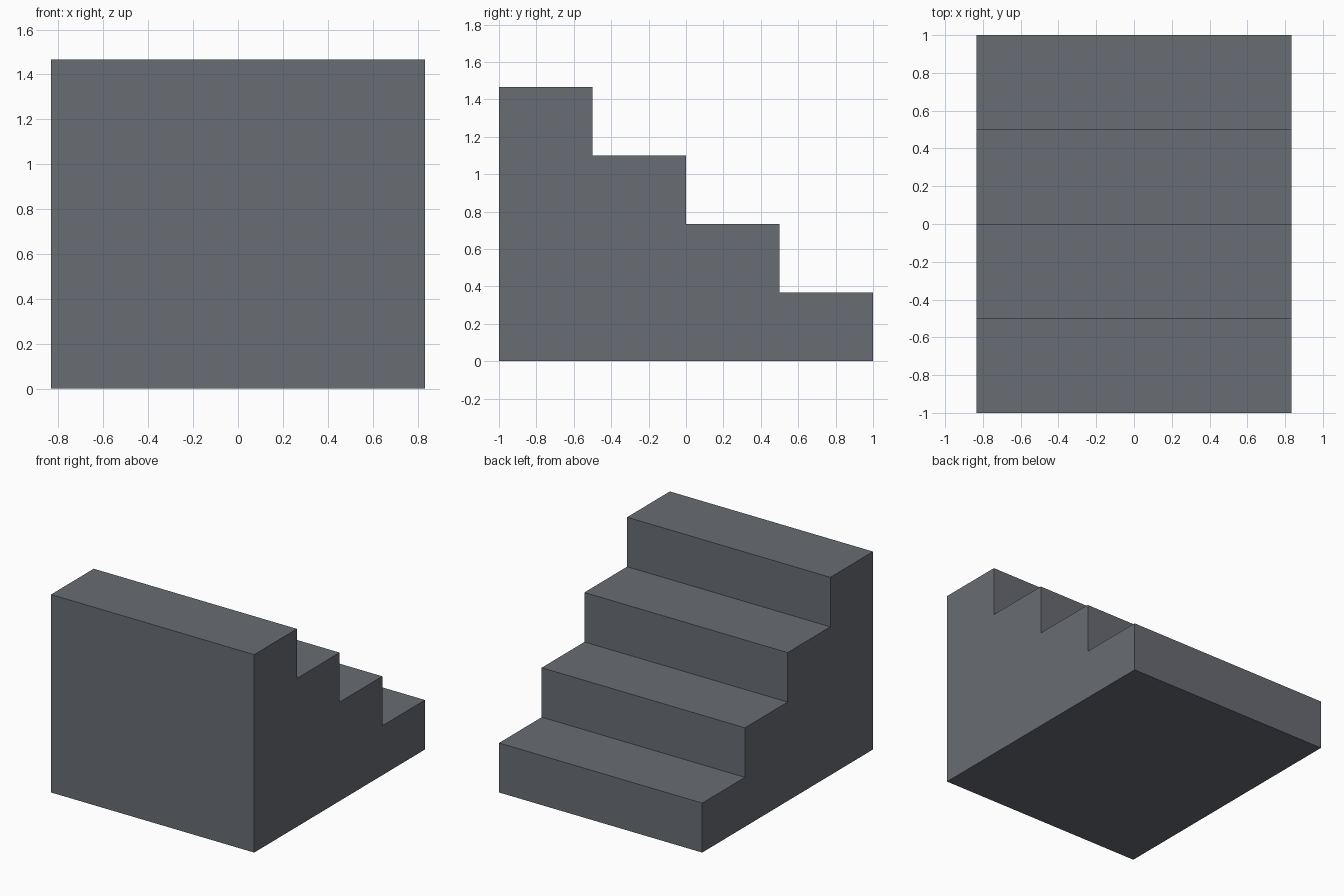
import bpy, bmesh

if "Cube" in bpy.data.objects:
    bpy.data.objects.remove(bpy.data.objects["Cube"])

STEPS = 4
WIDTH, DEPTH, HEIGHT = 1.666, 2.0, 1.467
run, rise = DEPTH / STEPS, HEIGHT / STEPS

# Side profile: tall at the front (-y), stepping down to the back (+y)
profile = [(-DEPTH / 2, 0)]
for i in range(STEPS):
    y, z = -DEPTH / 2 + i * run, HEIGHT - i * rise
    profile += [(y, z), (y + run, z)]
profile.append((DEPTH / 2, 0))

# Solid staircase: extrude the profile across the width
bm = bmesh.new()
side = bm.faces.new([bm.verts.new((-WIDTH / 2, y, z)) for y, z in profile])
result = bmesh.ops.extrude_face_region(bm, geom=[side], use_keep_orig=True)
moved = [g for g in result["geom"] if isinstance(g, bmesh.types.BMVert)]
bmesh.ops.translate(bm, verts=moved, vec=(WIDTH, 0, 0))
bmesh.ops.recalc_face_normals(bm, faces=bm.faces)

mesh = bpy.data.meshes.new("staircase")
bm.to_mesh(mesh)
bm.free()
bpy.context.collection.objects.link(bpy.data.objects.new("staircase", mesh))

# Dark slate colour
slate = bpy.data.materials.new("dark_slate")
slate.diffuse_color = (0.14, 0.15, 0.17, 1)
slate.use_nodes = True
slate.node_tree.nodes["Principled BSDF"].inputs["Base Color"].default_value = slate.diffuse_color
mesh.materials.append(slate)
